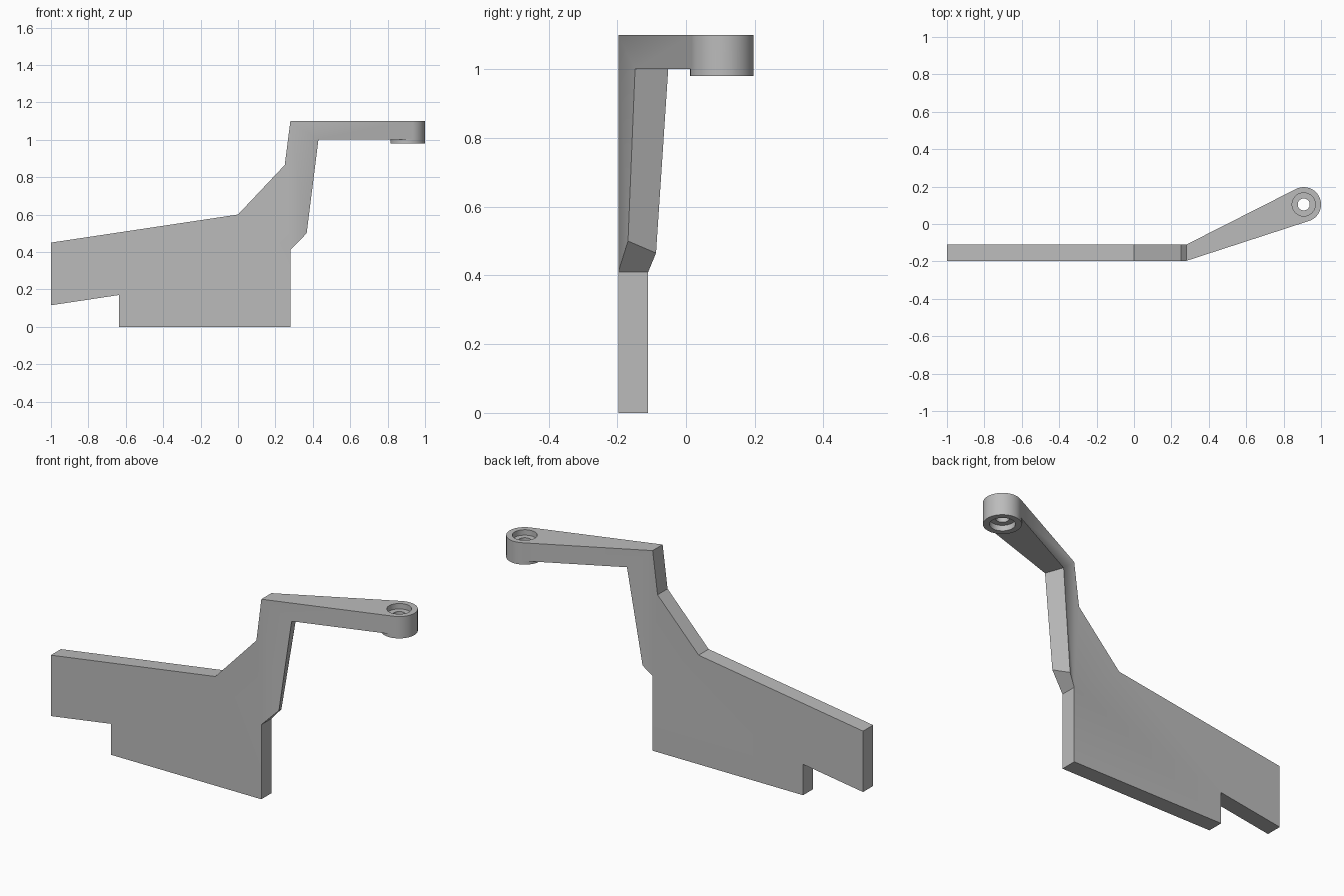
import bpy, bmesh
from math import sin, cos, radians
from mathutils import Vector

cube = bpy.data.objects.get("Cube")
if cube:
    bpy.data.objects.remove(cube, do_unlink=True)

grey = bpy.data.materials.new("light_grey")
grey.use_nodes = True
grey.diffuse_color = (0.5, 0.5, 0.5, 1)
bsdf = next(n for n in grey.node_tree.nodes if n.type == 'BSDF_PRINCIPLED')
bsdf.inputs["Base Color"].default_value = grey.diffuse_color

# Main dimensions
FRONT, BACK, BEND = -0.197, -0.11, 0.28
EYE, RADIUS = Vector((0.9075, 0.1045)), 0.0925
ARM_BOTTOM, ARM_TOP, EYE_BOTTOM = 1.0, 1.1, 0.98


def on_eye(degrees):
    a = radians(degrees)
    return EYE.x + RADIUS * cos(a), EYE.y + RADIUS * sin(a)


# Arm edges run from the bend to tangent points on the round eye
START, END, STEPS = -72, 117, 36
arc = [on_eye(START + (END - START) * i / STEPS) for i in range(STEPS + 1)]


def side_y(x, y0, tangent):
    """Depth of one vertical side: straight to the bend, then slanting to the eye."""
    return y0 + max(0, x - BEND) * (tangent[1] - y0) / (tangent[0] - BEND)


# Shared left outline; the web's edge shifts inward on the back side
plate_edge = [(-1, 0.45), (-1, 0.115), (-0.635, 0.17), (-0.635, 0), (BEND, 0), (BEND, 0.41)]
upper_edge = [(BEND, ARM_TOP), (0.25, 0.865), (0, 0.6)]


def outline(bm, web, y0, tangent):
    tip = [(tangent[0], ARM_BOTTOM), (tangent[0], ARM_TOP)]
    return [bm.verts.new((x, side_y(x, y0, tangent), z))
            for x, z in plate_edge + web + tip + upper_edge]


# Bracket body: plate, bent web and tapering arm in one closed mesh
bm = bmesh.new()
front = outline(bm, [(0.367, 0.5), (0.43, ARM_BOTTOM)], FRONT, arc[0])
back = outline(bm, [(0.325, 0.465), (0.395, ARM_BOTTOM)], BACK, arc[-1])
for loop in (front, back):
    bm.faces.new(loop[:6] + loop[10:])
    bm.faces.new(loop[5:11])
count = len(front)
for i in range(count):
    if i not in (7, 8, 9):
        j = (i + 1) % count
        bm.faces.new((front[i], front[j], back[j], back[i]))

# Rounded arm end with its flat top and underside
low = [front[8]] + [bm.verts.new((x, y, ARM_BOTTOM)) for x, y in arc[1:-1]] + [back[8]]
high = [front[9]] + [bm.verts.new((x, y, ARM_TOP)) for x, y in arc[1:-1]] + [back[9]]
for i in range(STEPS):
    bm.faces.new((low[i], low[i + 1], high[i + 1], high[i]))
bm.faces.new([front[7]] + low + [back[7]])
bm.faces.new([front[10]] + high + [back[10]])
bmesh.ops.recalc_face_normals(bm, faces=bm.faces)
mesh = bpy.data.meshes.new("bracket_arm")
bm.to_mesh(mesh)
bm.free()
mesh.materials.append(grey)
bracket = bpy.data.objects.new("bracket_arm", mesh)
bpy.context.collection.objects.link(bracket)


def combine(name, radius, z0, z1, operation):
    """Join or cut a cylinder on the eye's axis."""
    bpy.ops.mesh.primitive_cylinder_add(vertices=64, radius=radius, depth=z1 - z0,
                                        location=(EYE.x, EYE.y, (z0 + z1) / 2))
    tool = bpy.context.object
    tool.name = name
    tool.hide_render = True
    tool.data.materials.append(grey)
    mod = bracket.modifiers.new(name, 'BOOLEAN')
    mod.object, mod.operation, mod.solver = tool, operation, 'EXACT'
    bpy.ops.object.select_all(action='DESELECT')
    bracket.select_set(True)
    bpy.context.view_layer.objects.active = bracket
    bpy.ops.object.modifier_apply(modifier=name)
    bpy.data.objects.remove(tool, do_unlink=True)


# Collar below the eye, recesses from both ends and the through hole
combine("eye_collar", RADIUS, EYE_BOTTOM, 1.05, 'UNION')
combine("top_recess", 0.062, ARM_TOP - 0.03, 1.2, 'DIFFERENCE')
combine("bottom_recess", 0.062, 0.9, EYE_BOTTOM + 0.03, 'DIFFERENCE')
combine("through_hole", 0.032, 0.9, 1.2, 'DIFFERENCE')

# Soft bend and round eye, crisp edges elsewhere
bpy.ops.object.shade_smooth_by_angle(angle=radians(30))
weighted = bracket.modifiers.new("weighted_normals", 'WEIGHTED_NORMAL')
weighted.keep_sharp = True
